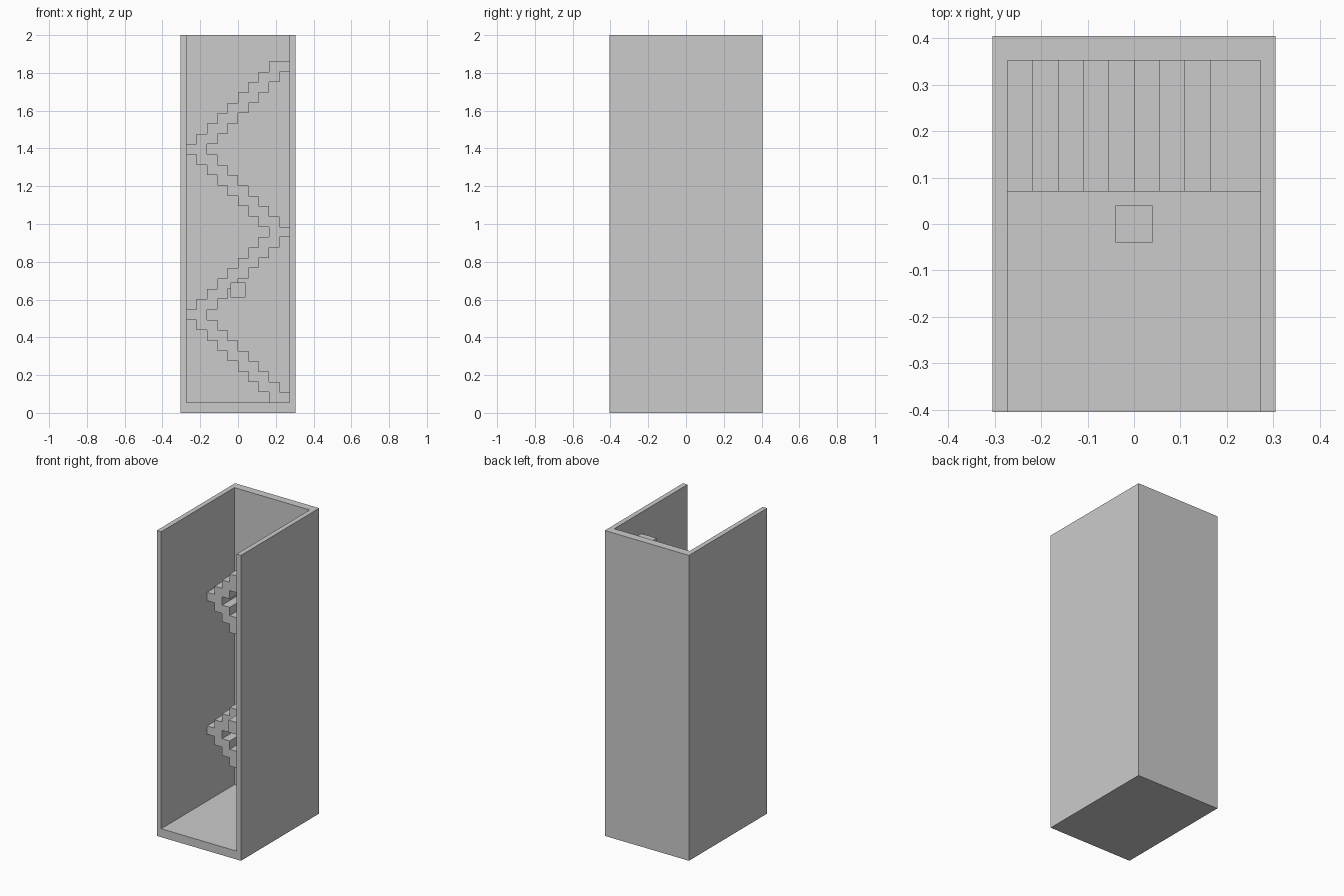
import bpy, bmesh

if "Cube" in bpy.data.objects:
    bpy.data.objects.remove(bpy.data.objects["Cube"])

W, D, H = 0.305, 0.405, 2.0        # half width, half depth, height of shaft
INNER_X, INNER_Y, FLOOR = 0.273, 0.352, 0.055
STAIR_FRONT = 0.07


def finish(bm, name):
    bmesh.ops.recalc_face_normals(bm, faces=bm.faces[:])
    mesh = bpy.data.meshes.new(name)
    bm.to_mesh(mesh)
    bm.free()
    obj = bpy.data.objects.new(name, mesh)
    bpy.context.collection.objects.link(obj)
    return obj


def box(name, lo, hi):
    bm = bmesh.new()
    bmesh.ops.create_cube(bm, size=1)
    for v in bm.verts:
        v.co = [(a + b) / 2 + c * (b - a) for a, b, c in zip(lo, hi, v.co)]
    return finish(bm, name)


# Shaft: solid block hollowed out through the front and top
shaft = box("shaft_walls", (-W, -D, 0), (W, D, H))
cutter = box("shaft_cutter", (-INNER_X, -D - 0.2, FLOOR), (INNER_X, INNER_Y, H + 0.2))
cutter.hide_render = True
cut = shaft.modifiers.new("hollow", 'BOOLEAN')
cut.operation = 'DIFFERENCE'
cut.solver = 'EXACT'
cut.object = cutter
bpy.context.view_layer.objects.active = shaft
bpy.ops.object.modifier_apply(modifier=cut.name)
bpy.data.objects.remove(cutter)

# Staircase: 33 two-tread-wide steps zigzagging between the side walls
COUNT, FLIGHT = 33, 8
tread = 2 * INNER_X / 10
rise = (1.86 - FLOOR) / COUNT
left, right = [], []
for k in range(COUNT):
    phase = k % (2 * FLIGHT)
    column = abs(FLIGHT - phase)
    x = -INNER_X + column * tread
    for z in (FLOOR + k * rise, FLOOR + (k + 1) * rise):
        left.append((x, z))
        right.append((x + 2 * tread, z))

bm = bmesh.new()
face = bm.faces.new([bm.verts.new((x, STAIR_FRONT, z)) for x, z in right + left[::-1]])
extruded = bmesh.ops.extrude_face_region(bm, geom=[face], use_keep_orig=True)
moved = [g for g in extruded["geom"] if isinstance(g, bmesh.types.BMVert)]
bmesh.ops.translate(bm, verts=moved, vec=(0, INNER_Y - STAIR_FRONT, 0))
finish(bm, "zigzag_stairs")

# Small floating cube in the middle of the shaft
box("floating_cube", (-0.04, -0.04, 0.61), (0.04, 0.04, 0.69))
